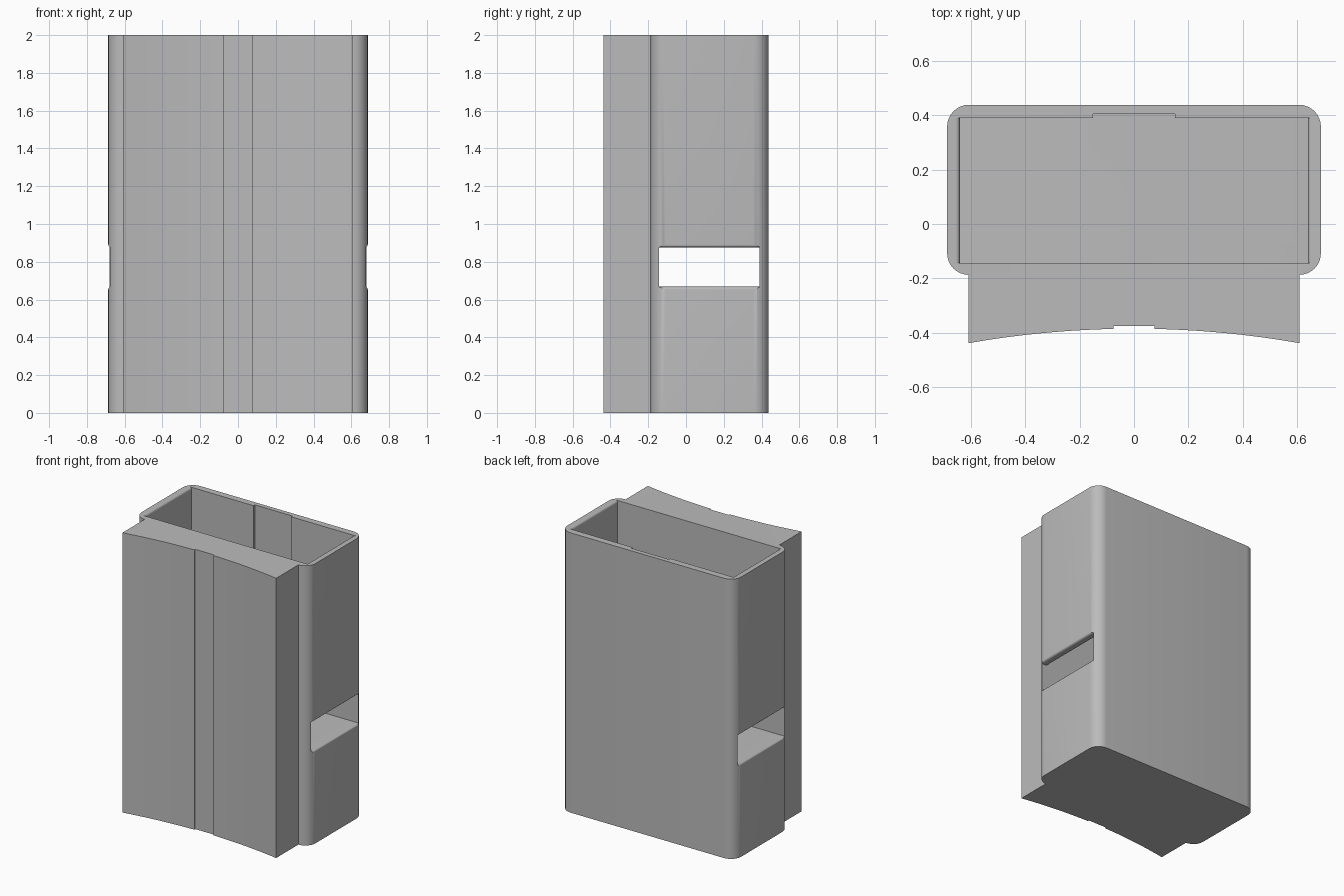
import bpy, bmesh, math
from mathutils import Vector

cube = bpy.data.objects.get("Cube")
if cube:
    bpy.data.objects.remove(cube, do_unlink=True)

grey = bpy.data.materials.new("matte grey")
grey.use_nodes = True
grey.diffuse_color = (0.5, 0.5, 0.5, 1)
grey.node_tree.nodes["Principled BSDF"].inputs["Base Color"].default_value = grey.diffuse_color

HEIGHT = 2.0
OUT_X, BACK, STEP, CORNER = 0.687, 0.438, -0.187, 0.08    # rounded shell
BLOCK_X, FRONT, RADIUS = 0.608, -0.438, 3.5               # curved front block
GROOVE_X, GROOVE_Y = 0.076, -0.375
IN_X, IN_BACK, IN_FRONT = 0.64, 0.39, -0.143              # pocket
FLOOR, SLOT_TOP, LIP = 0.668, 0.876, 0.016                # side slots


def arc(cx, cy, r, start, end, steps=8):
    angles = [math.radians(start + (end - start) * i / steps) for i in range(steps + 1)]
    return [(cx + r * math.cos(a), cy + r * math.sin(a)) for a in angles]


def mirrored(half):
    return half + [(-x, y) for x, y in reversed(half)]


def prism(name, points, place, travel):
    """Extrude a 2D outline, placed in space by a function, along a vector."""
    bm = bmesh.new()
    face = bm.faces.new([bm.verts.new(place(a, b)) for a, b in points])
    new = bmesh.ops.extrude_face_region(bm, geom=[face])["geom"]
    bmesh.ops.translate(bm, vec=Vector(travel),
                        verts=[v for v in new if isinstance(v, bmesh.types.BMVert)])
    bmesh.ops.recalc_face_normals(bm, faces=bm.faces)
    mesh = bpy.data.meshes.new(name)
    bm.to_mesh(mesh)
    bm.free()
    mesh.materials.append(grey)
    obj = bpy.data.objects.new(name, mesh)
    bpy.context.collection.objects.link(obj)
    return obj


def cut(target, cutter):
    mod = target.modifiers.new("cut", 'BOOLEAN')
    mod.operation, mod.solver, mod.object = 'DIFFERENCE', 'EXACT', cutter
    bpy.context.view_layer.objects.active = target
    bpy.ops.object.modifier_apply(modifier=mod.name)
    bpy.data.objects.remove(cutter, do_unlink=True)


# Plan outline: concave front with centre groove, stepped sides, rounded shell
def front_y(x):
    centre = FRONT - math.sqrt(RADIUS ** 2 - BLOCK_X ** 2)
    return centre + math.sqrt(RADIUS ** 2 - x ** 2)


steps = 10
curve = [GROOVE_X + (BLOCK_X - GROOVE_X) * i / steps for i in range(steps + 1)]
half = [(GROOVE_X, GROOVE_Y)] + [(x, front_y(x)) for x in curve]
half += arc(OUT_X - CORNER, STEP + CORNER, CORNER, -89, 0)
half += arc(OUT_X - CORNER, BACK - CORNER, CORNER, 0, 90)
holder = prism("holder_body", mirrored(half), lambda x, y: (x, y, 0), (0, 0, HEIGHT))

# Pocket with rounded rim, joined to side slots with rounded outer edges
edge = OUT_X - LIP
side = arc(edge, FLOOR - LIP, LIP, 90, 0)
side += [(OUT_X + 0.1, FLOOR - LIP), (OUT_X + 0.1, SLOT_TOP + LIP)]
side += arc(edge, SLOT_TOP + LIP, LIP, 0, -90)
side += [(IN_X, SLOT_TOP)]
side += arc(IN_X + LIP, HEIGHT - LIP, LIP, 180, 90)
side += [(IN_X + LIP, HEIGHT + 0.1)]
cut(holder, prism("pocket_cutter", mirrored(side), lambda x, z: (x, IN_FRONT, z),
                  (0, IN_BACK - IN_FRONT, 0)))

# Shallow groove in the inner back wall
groove = mirrored([(0.15, IN_BACK - 0.1), (0.15, IN_BACK + 0.015)])
cut(holder, prism("groove_cutter", groove, lambda x, y: (x, y, FLOOR), (0, 0, HEIGHT)))

holder.select_set(True)
bpy.context.view_layer.objects.active = holder
bpy.ops.object.shade_smooth_by_angle(angle=math.radians(30))
